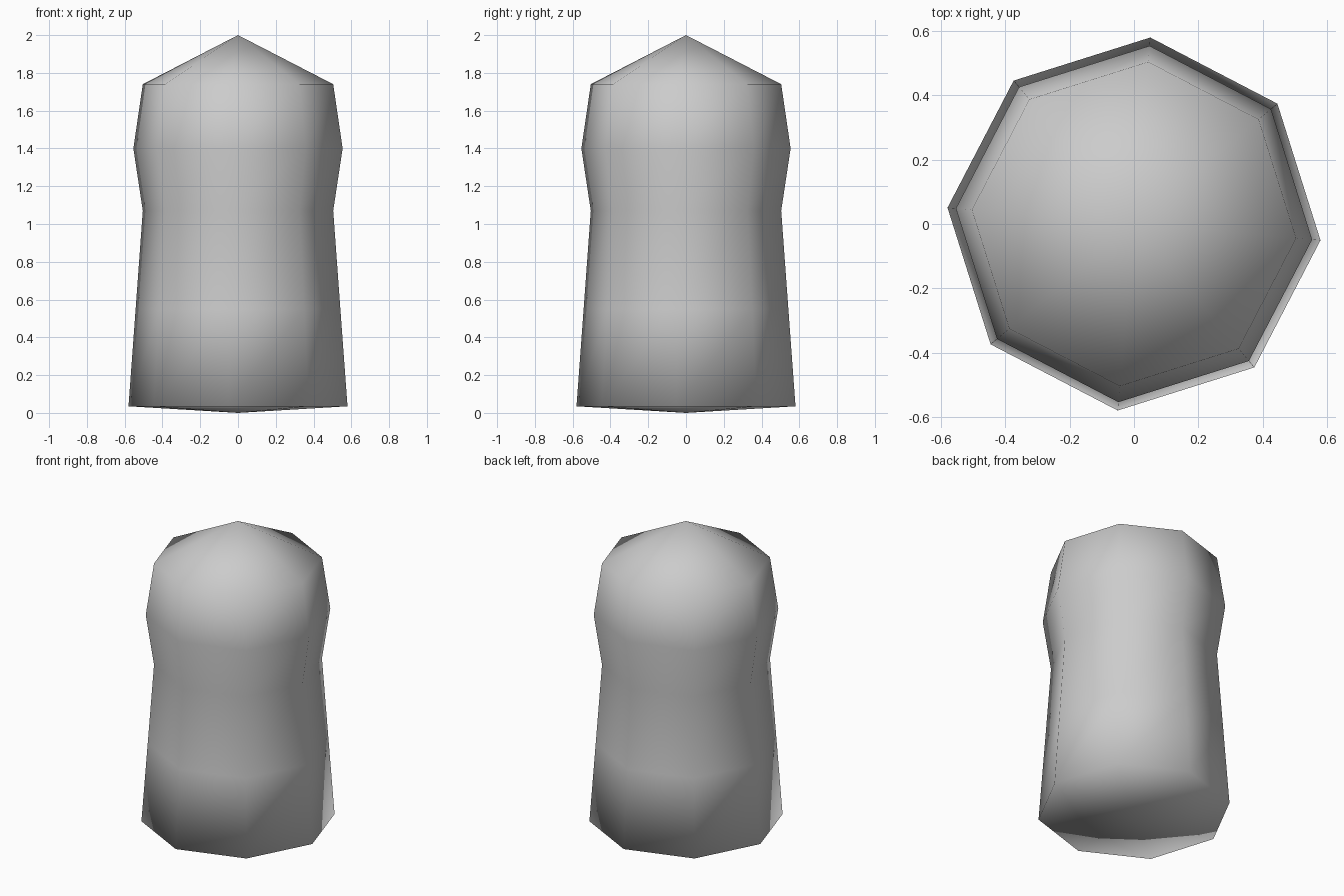
import bpy
import bmesh
from math import cos, sin, pi, radians

cube = bpy.data.objects.get("Cube")
if cube:
    bpy.data.objects.remove(cube, do_unlink=True)

SIDES = 8
TURN = radians(-5)
# (radius, height) of each ring, from the base to the shoulder
PROFILE = [(0.582, 0.035), (0.544, 0.55), (0.506, 1.07), (0.556, 1.4), (0.506, 1.74)]

# One plain grey
grey = bpy.data.materials.new("plain_grey")
grey.use_nodes = True
colour = (0.6, 0.6, 0.6, 1)
grey.diffuse_color = colour
grey.node_tree.nodes["Principled BSDF"].inputs["Base Color"].default_value = colour

# Eight-sided body: stacked rings
bm = bmesh.new()
rings = []
for r, z in PROFILE:
    angles = [TURN + 2 * pi * i / SIDES for i in range(SIDES)]
    rings.append([bm.verts.new((r * cos(a), r * sin(a), z)) for a in angles])
base_tip = bm.verts.new((0, 0, 0))
top_tip = bm.verts.new((0, 0, 2))

for i in range(SIDES):
    j = (i + 1) % SIDES
    for low, high in zip(rings, rings[1:]):
        bm.faces.new((low[i], low[j], high[j], high[i]))
    # Pointed top and shallow pointed underside
    bm.faces.new((rings[-1][i], rings[-1][j], top_tip))
    bm.faces.new((rings[0][j], rings[0][i], base_tip))

# Smooth all over, with no sharp rims
for face in bm.faces:
    face.smooth = True

mesh = bpy.data.meshes.new("body")
bm.to_mesh(mesh)
bm.free()
mesh.materials.append(grey)
body = bpy.data.objects.new("body", mesh)
bpy.context.collection.objects.link(body)
